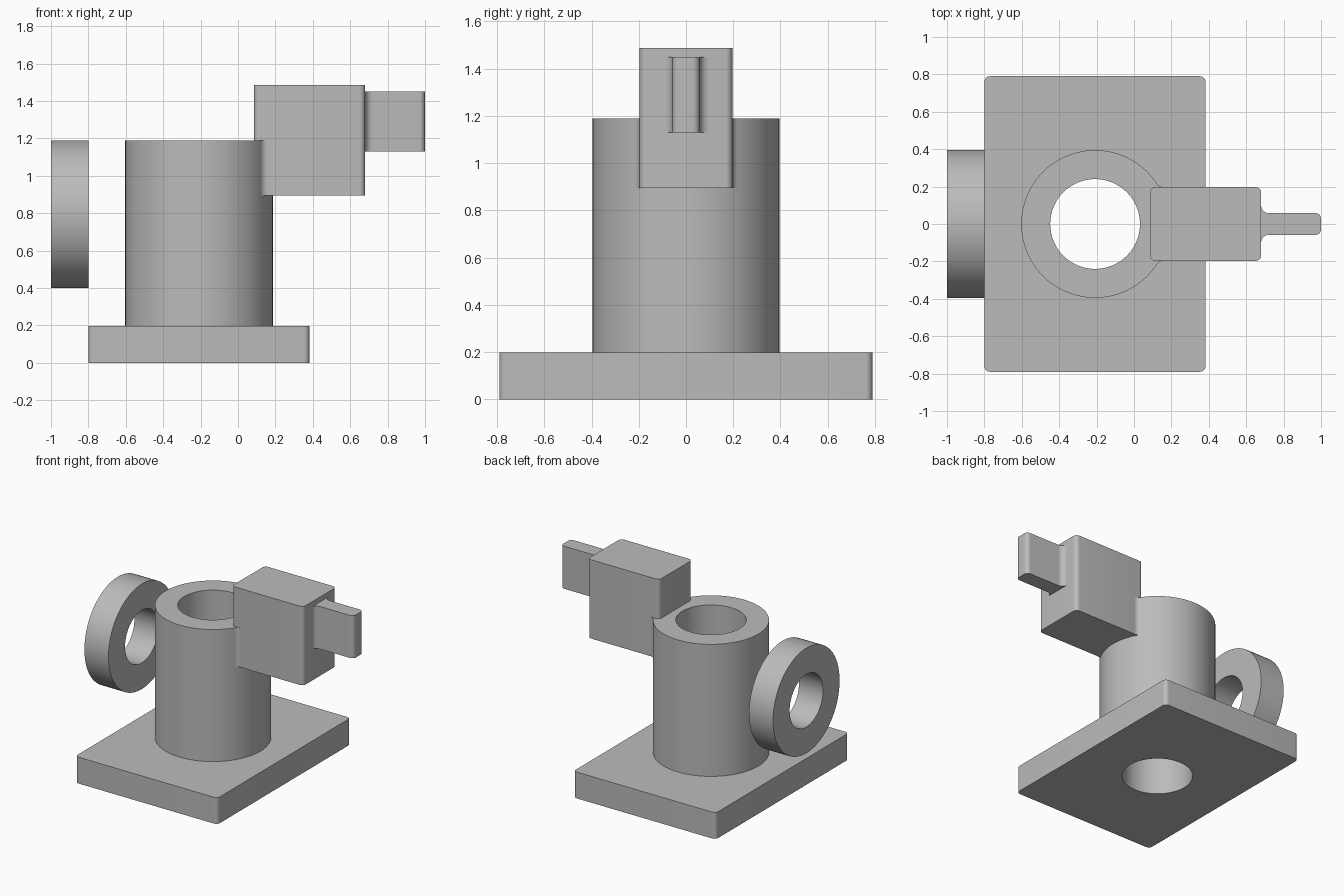
import bpy
import bmesh
from math import radians, cos, sin, atan2, sqrt
from mathutils import Matrix

# Remove the default object
cube = bpy.data.objects.get("Cube")
if cube:
    bpy.data.objects.remove(cube, do_unlink=True)

grey = bpy.data.materials.new("machined grey")
grey.use_nodes = True
colour = (0.5, 0.5, 0.5, 1.0)
grey.diffuse_color = colour
grey.node_tree.nodes["Principled BSDF"].inputs["Base Color"].default_value = colour


def arc(cx, cy, r, a0, a1, steps=8):
    """Points along an arc, angles in degrees."""
    angles = [radians(a0 + (a1 - a0) * i / steps) for i in range(steps + 1)]
    return [(cx + r * cos(a), cy + r * sin(a)) for a in angles]


def circle(cx, cy, r, sides=96):
    return arc(cx, cy, r, 0, 360, sides)[:-1]


def rounded_rect(x0, x1, half_y, r):
    pts = []
    for cx, cy, a in ((x1 - r, half_y - r, 0), (x0 + r, half_y - r, 90),
                      (x0 + r, r - half_y, 180), (x1 - r, r - half_y, 270)):
        pts += arc(cx, cy, r, a, a + 90)
    return pts


def prism(name, z0, z1, outline, hole=None, matrix=None):
    """Extrude a plan outline, optionally with a hole, from z0 to z1."""
    bm = bmesh.new()
    edges = []
    for loop in (outline, hole or []):
        verts = [bm.verts.new((x, y, z0)) for x, y in loop]
        edges += [bm.edges.new((v, verts[i - 1])) for i, v in enumerate(verts)]
    bmesh.ops.triangle_fill(bm, edges=edges, use_beauty=True)
    grown = bmesh.ops.extrude_face_region(bm, geom=bm.faces[:], use_keep_orig=True)
    top = [g for g in grown["geom"] if isinstance(g, bmesh.types.BMVert)]
    bmesh.ops.translate(bm, verts=top, vec=(0, 0, z1 - z0))
    if matrix:
        bm.transform(matrix)
    bmesh.ops.recalc_face_normals(bm, faces=bm.faces[:])
    mesh = bpy.data.meshes.new(name)
    bm.to_mesh(mesh)
    bm.free()
    mesh.materials.append(grey)
    obj = bpy.data.objects.new(name, mesh)
    bpy.context.collection.objects.link(obj)
    bpy.ops.object.select_all(action="DESELECT")
    obj.select_set(True)
    bpy.context.view_layer.objects.active = obj
    bpy.ops.object.shade_smooth_by_angle(angle=radians(30))
    return obj


# Main dimensions
axis_x, tube_r, bore_r = -0.208, 0.395, 0.24
block_y, block_z, tube_top = 0.197, 0.895, 1.19
bore = circle(axis_x, 0, bore_r)

# Base plate and upright tube share one through bore
prism("base_plate", 0, 0.198, rounded_rect(-0.8, 0.382, 0.79, 0.03), bore)
prism("upright_tube", 0.198, tube_top, circle(axis_x, 0, tube_r), bore)

# Block overlapping the tube wall
prism("side_block", block_z, 1.487, rounded_rect(0.085, 0.68, block_y, 0.03))

# Concave fillets where the block meets the tube
r = 0.04
fy = block_y + r
fx = axis_x + sqrt((tube_r + r) ** 2 - fy ** 2)
start = atan2(-fy, axis_x - fx) * 180 / 3.14159265 + 360
corner = (axis_x + sqrt(tube_r ** 2 - block_y ** 2) - 0.004, block_y - 0.004)
wedge = arc(fx, fy, r, start, 270) + [corner]
for side, sign in (("left", 1), ("right", -1)):
    prism("block_fillet_" + side, block_z, tube_top, [(x, y * sign) for x, y in wedge])

# Tab with flared root and rounded tip
half = [(0.67, 0.1)] + arc(0.72, 0.098, 0.04, 180, 270) + arc(0.97, 0.028, 0.03, 90, 0)
prism("end_tab", 1.13, 1.45, half + [(x, -y) for x, y in reversed(half)])

# Loose ring standing beside the tube, its axis along x
turn = Matrix.Translation((0, 0, 0.795)) @ Matrix.Rotation(radians(90), 4, "Y")
prism("side_ring", -1.0, -0.8, circle(0, 0, tube_r), circle(0, 0, 0.198), turn)
